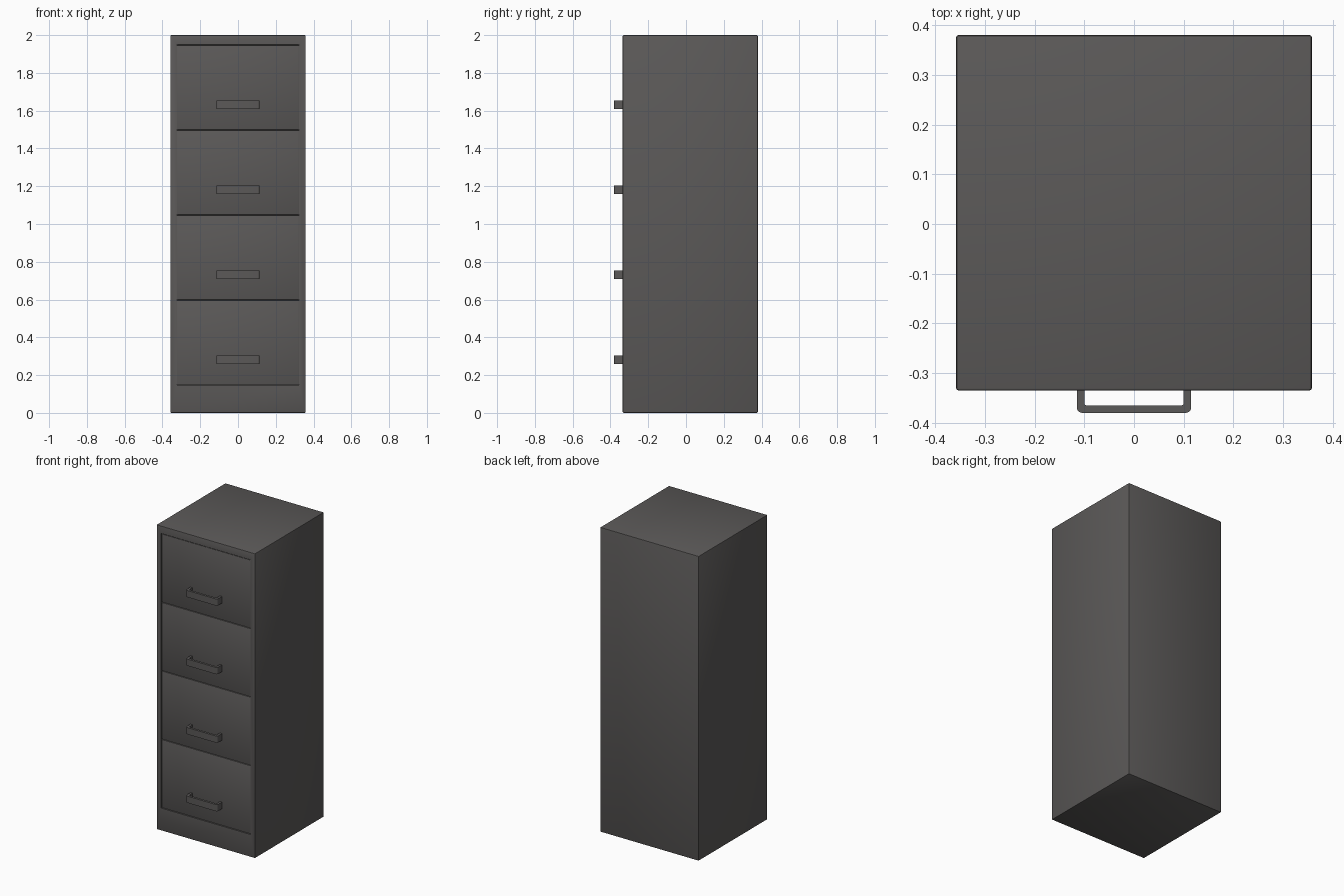
import bpy, bmesh

if "Cube" in bpy.data.objects:
    bpy.data.objects.remove(bpy.data.objects["Cube"])

HALF_W, FRONT, BACK, TOP = 0.358, -0.335, 0.38, 2.0
DRAWER_W, DRAWER_Z0, DRAWER_H, COUNT = 0.324, 0.148, 0.45, 4
GAP = 0.0015

# Dark warm grey paint
paint = bpy.data.materials.new("dark_grey_paint")
paint.diffuse_color = (0.105, 0.1, 0.098, 1)
paint.use_nodes = True
paint.node_tree.nodes["Principled BSDF"].inputs["Base Color"].default_value = paint.diffuse_color


def finish(bm, name):
    bmesh.ops.recalc_face_normals(bm, faces=bm.faces[:])
    mesh = bpy.data.meshes.new(name)
    bm.to_mesh(mesh)
    bm.free()
    mesh.materials.append(paint)
    obj = bpy.data.objects.new(name, mesh)
    bpy.context.collection.objects.link(obj)
    return obj


def box(lo, hi, bevel):
    bm = bmesh.new()
    bmesh.ops.create_cube(bm, size=1)
    for v in bm.verts:
        v.co = [hi[i] if v.co[i] > 0 else lo[i] for i in range(3)]
    bmesh.ops.bevel(bm, geom=bm.edges[:], offset=bevel, segments=2,
                    profile=0.5, affect='EDGES')
    bm.normal_update()
    return bm


# Cabinet shell with a shallow opening in the front
bm = box((-HALF_W, FRONT, 0), (HALF_W, BACK, TOP), 0.005)
front = min(bm.faces, key=lambda f: f.calc_center_median().y)
bmesh.ops.inset_region(bm, faces=[front], thickness=0.02)
z_mid = TOP / 2
for v in front.verts:
    v.co.x = DRAWER_W if v.co.x > 0 else -DRAWER_W
    v.co.z = DRAWER_Z0 + COUNT * DRAWER_H + 0.003 if v.co.z > z_mid else DRAWER_Z0
pocket = bmesh.ops.extrude_discrete_faces(bm, faces=[front])["faces"][0]
for v in pocket.verts:
    v.co.y += 0.03
finish(bm, "cabinet_body")


# U-shaped pull handle, extruded upwards from its plan profile
def handle(z, name):
    half, t, tip, root = 0.115, 0.015, -0.38, FRONT + 0.01
    plan = [(-half, root), (-half, tip), (half, tip), (half, root),
            (half - t, root), (half - t, tip + t),
            (-half + t, tip + t), (-half + t, root)]
    bm = bmesh.new()
    face = bm.faces.new([bm.verts.new((x, y, z - 0.022)) for x, y in plan])
    top = bmesh.ops.extrude_face_region(bm, geom=[face])["geom"]
    for v in top:
        if isinstance(v, bmesh.types.BMVert):
            v.co.z += 0.044

    def corners(y):
        return [e for e in bm.edges
                if all(abs(v.co.y - y) < 1e-5 for v in e.verts)
                and abs(e.verts[0].co.x - e.verts[1].co.x) < 1e-5]
    for y, radius in ((tip, 0.011), (tip + t, 0.005)):
        bmesh.ops.bevel(bm, geom=corners(y), offset=radius, segments=4,
                        profile=0.5, affect='EDGES')
    finish(bm, name)


# Four drawer fronts, each with a handle
for i in range(COUNT):
    z0 = DRAWER_Z0 + i * DRAWER_H
    finish(box((-DRAWER_W + GAP, FRONT + 0.005, z0 + GAP),
               (DRAWER_W - GAP, FRONT + 0.032, z0 + DRAWER_H - GAP), 0.002),
           f"drawer_front_{i + 1}")
    handle(z0 + 0.133, f"drawer_handle_{i + 1}")

# Soft bevels, crisp flat faces
bpy.ops.object.select_all(action='SELECT')
bpy.context.view_layer.objects.active = bpy.context.selected_objects[0]
bpy.ops.object.shade_smooth_by_angle(angle=0.6)
